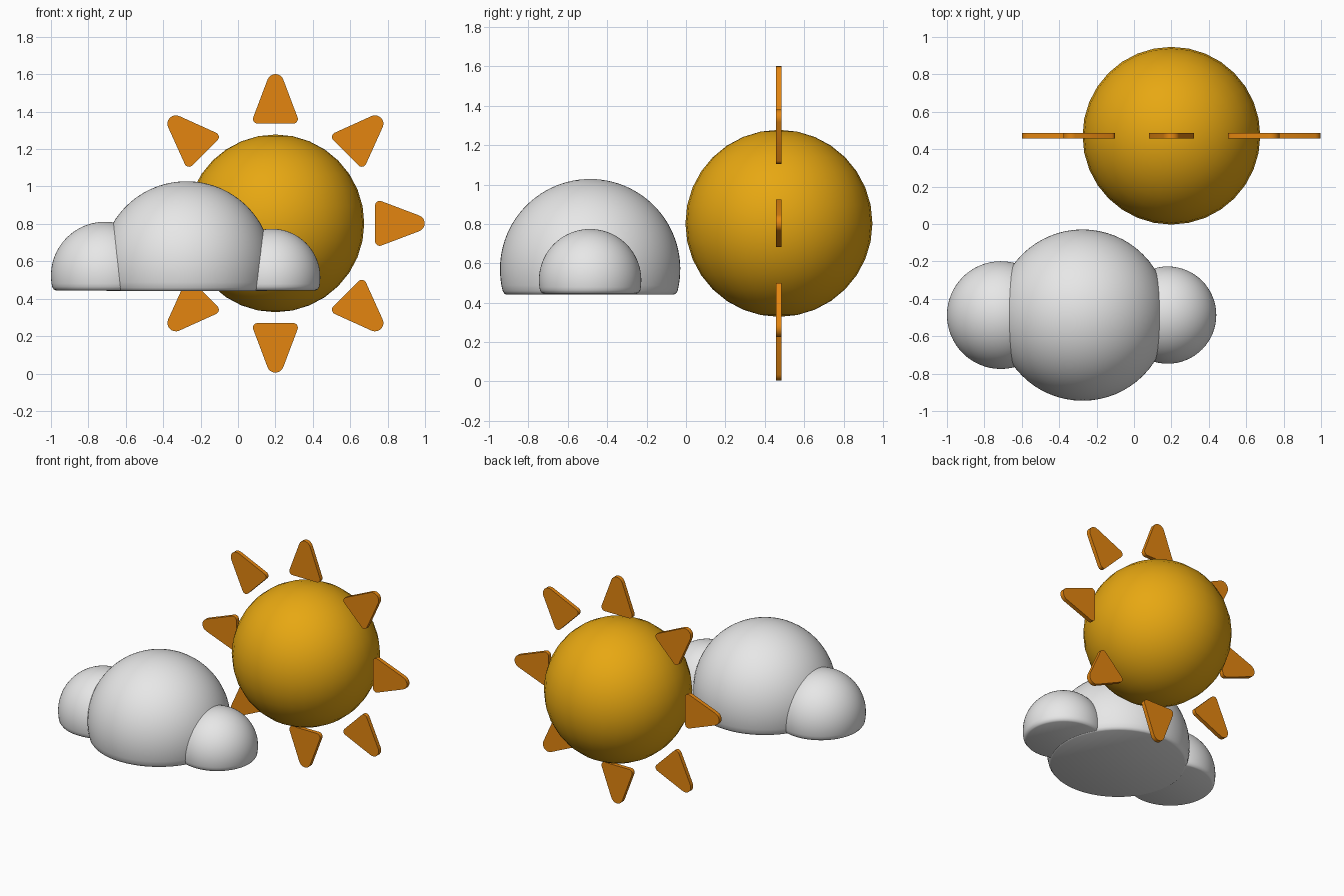
import bpy, bmesh, math
from mathutils import Vector, Matrix

if "Cube" in bpy.data.objects:
    bpy.data.objects.remove(bpy.data.objects["Cube"])


def material(name, rgb):
    m = bpy.data.materials.new(name)
    m.diffuse_color = (*rgb, 1)
    m.use_nodes = True
    m.node_tree.nodes["Principled BSDF"].inputs["Base Color"].default_value = m.diffuse_color
    return m


YELLOW = material("sun yellow", (0.80, 0.39, 0.006))
ORANGE = material("ray orange", (0.77, 0.235, 0.005))
WHITE = material("cloud white", (0.80, 0.80, 0.80))
SUN = Vector((0.2, 0.472, 0.803))


def finish(bm, name, mat, angle):
    bmesh.ops.recalc_face_normals(bm, faces=bm.faces)
    me = bpy.data.meshes.new(name)
    bm.to_mesh(me)
    bm.free()
    me.materials.append(mat)
    ob = bpy.data.objects.new(name, me)
    bpy.context.collection.objects.link(ob)
    bpy.context.view_layer.objects.active = ob
    ob.select_set(True)
    bpy.ops.object.shade_smooth_by_angle(angle=math.radians(angle))
    ob.select_set(False)
    return ob


# Sun ball
bm = bmesh.new()
bmesh.ops.create_uvsphere(bm, u_segments=32, v_segments=16, radius=0.475,
                          matrix=Matrix.Translation(SUN))
finish(bm, "sun_ball", YELLOW, 40)


# Rays: rounded triangles, made from three corner arcs, arranged in a ring
def arc(u, v, r, a0, a1, n=8):
    angles = [math.radians(a0 + (a1 - a0) * i / n) for i in range(n + 1)]
    return [(u + r * math.cos(a), v + r * math.sin(a)) for a in angles]


outline = (arc(0.753, 0, 0.045, -69.3, 69.3)
           + arc(0.558, 0.095, 0.025, 69.3, 180)
           + arc(0.558, -0.095, 0.025, 180, 290.7))
THICK = 0.028
for k in range(8):
    bm = bmesh.new()
    face = bm.faces.new([bm.verts.new((u, -THICK / 2, v)) for u, v in outline])
    ext = bmesh.ops.extrude_face_region(bm, geom=[face], use_keep_orig=True)
    bmesh.ops.translate(bm, vec=(0, THICK, 0),
                        verts=[g for g in ext["geom"] if isinstance(g, bmesh.types.BMVert)])
    bm.transform(Matrix.Translation(SUN) @ Matrix.Rotation(k * math.pi / 4, 4, 'Y'))
    finish(bm, f"sun_ray_{k + 1}", ORANGE, 40)


# Cloud puffs: lathed balls with a flat bottom and a slightly rounded rim
def puff(name, x, z, r, floor):
    start = math.asin((floor + 0.018 - z) / r)
    prof = [(r * math.cos(a), z + r * math.sin(a)) for a in
            [math.pi / 2 + (start - math.pi / 2) * i / 28 for i in range(29)]]
    rim = prof[-1][0]
    prof += [(rim - 0.009, floor + 0.005), (rim - 0.018, floor), (0, floor)]
    prof[0] = (0, z + r)
    bm = bmesh.new()
    vs = [bm.verts.new((p, 0, h)) for p, h in prof]
    es = [bm.edges.new(pair) for pair in zip(vs, vs[1:])]
    bmesh.ops.spin(bm, geom=vs + es, cent=(0, 0, 0), axis=(0, 0, 1),
                   angle=2 * math.pi, steps=64, use_merge=True)
    bmesh.ops.remove_doubles(bm, verts=bm.verts, dist=1e-5)
    bm.transform(Matrix.Translation((x, -0.487, 0)))
    finish(bm, name, WHITE, 35)


puff("cloud_middle", -0.275, 0.570, 0.458, 0.441)
puff("cloud_left", -0.712, 0.523, 0.288, 0.445)
puff("cloud_right", 0.180, 0.514, 0.260, 0.445)
